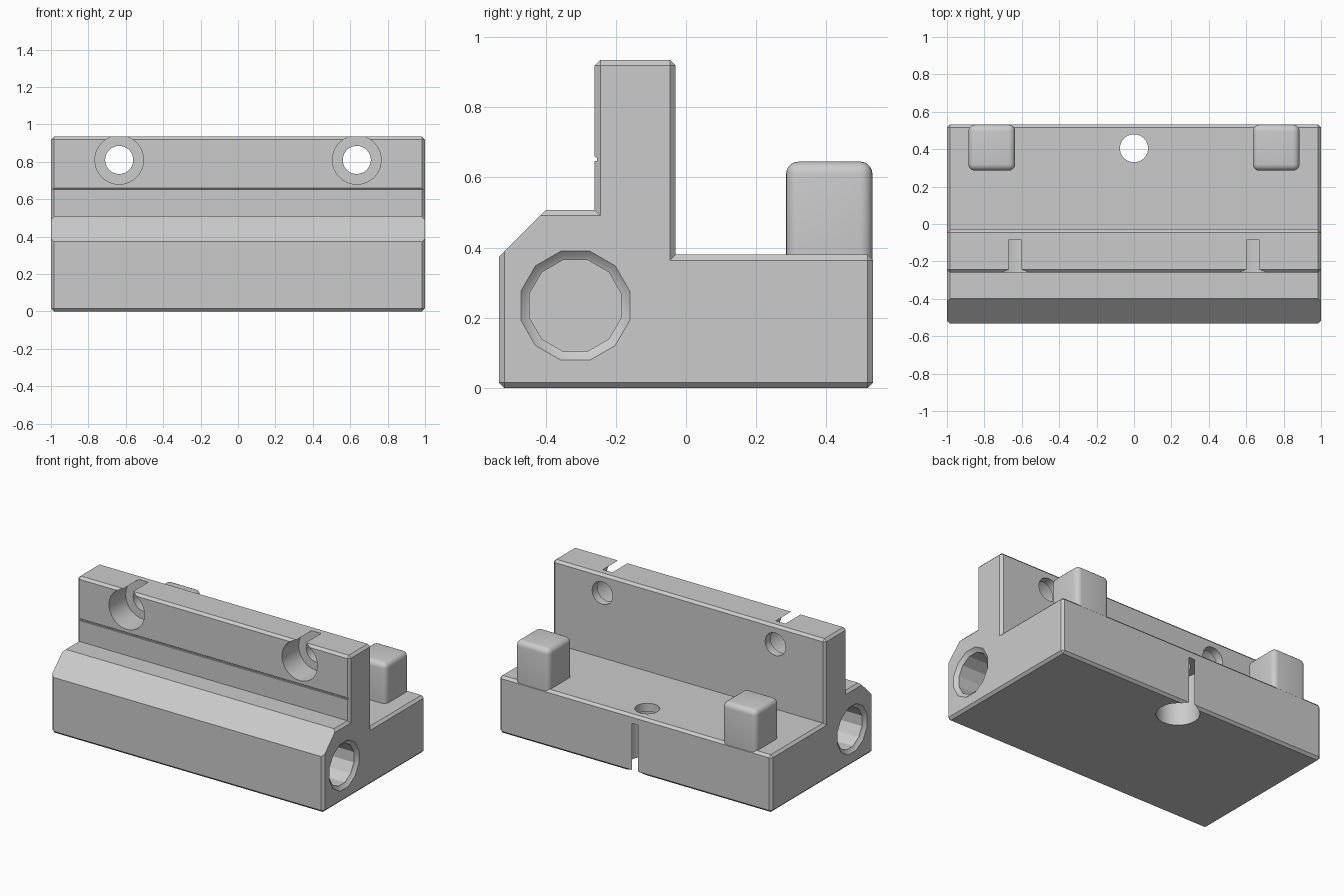
import bpy, bmesh, math
from mathutils import Matrix, Vector

if "Cube" in bpy.data.objects:
    bpy.data.objects.remove(bpy.data.objects["Cube"], do_unlink=True)

grey = bpy.data.materials.new("plain grey")
grey.use_nodes = True
colour = (0.6, 0.6, 0.6, 1)
grey.diffuse_color = colour
grey.node_tree.nodes["Principled BSDF"].inputs["Base Color"].default_value = colour


def make_object(name, bm):
    bmesh.ops.recalc_face_normals(bm, faces=bm.faces)
    mesh = bpy.data.meshes.new(name)
    bm.to_mesh(mesh)
    bm.free()
    mesh.materials.append(grey)
    ob = bpy.data.objects.new(name, mesh)
    bpy.context.collection.objects.link(ob)
    return ob


def box(name, low, high, turn=0, radius=0):
    """Box between two corners, turned about x, with optional rounded edges."""
    low, high = Vector(low), Vector(high)
    bm = bmesh.new()
    bmesh.ops.create_cube(bm, size=1, matrix=Matrix.Translation((low + high) / 2)
                          @ Matrix.Rotation(turn, 4, 'X')
                          @ Matrix.Diagonal((*(high - low), 1)))
    if radius:
        bmesh.ops.bevel(bm, geom=bm.edges[:], offset=radius, segments=5,
                        profile=0.5, affect='EDGES')
    return make_object(name, bm)


def stepped_cutter(name, origin, axis, steps, sides=48):
    """Round cutter made of (distance, radius) rings along an axis."""
    bm = bmesh.new()
    place = Matrix.Translation(origin) @ Vector(axis).to_track_quat('Z', 'Y').to_matrix().to_4x4()
    rings = []
    for dist, r in steps:
        angles = [2 * math.pi * (i + 0.5) / sides for i in range(sides)]
        rings.append([bm.verts.new(place @ Vector((r * math.cos(a), r * math.sin(a), dist)))
                      for a in angles])
    for a, b in zip(rings, rings[1:]):
        for i in range(sides):
            j = (i + 1) % sides
            bm.faces.new((a[i], a[j], b[j], b[i]))
    bm.faces.new(rings[0])
    bm.faces.new(rings[-1])
    return make_object(name, bm)


def combine(target, tool, operation):
    mod = target.modifiers.new(tool.name, 'BOOLEAN')
    mod.operation, mod.object, mod.solver = operation, tool, 'EXACT'
    bpy.context.view_layer.objects.active = target
    bpy.ops.object.modifier_apply(modifier=mod.name)
    bpy.data.objects.remove(tool, do_unlink=True)


# Body: stepped profile extruded across the width, outer edges chamfered
profile = [(-.533, 0), (.533, 0), (.533, .38), (-.03, .38), (-.03, .935),
           (-.26, .935), (-.26, .507), (-.533, .507)]
bm = bmesh.new()
face = bm.faces.new([bm.verts.new((-1, y, z)) for y, z in profile])
ext = bmesh.ops.extrude_face_region(bm, geom=[face])
bmesh.ops.translate(bm, vec=(2, 0, 0),
                    verts=[v for v in ext["geom"] if isinstance(v, bmesh.types.BMVert)])
bmesh.ops.recalc_face_normals(bm, faces=bm.faces)
convex = [e for e in bm.edges if e.calc_face_angle_signed() > 1]
bmesh.ops.bevel(bm, geom=convex, offset=.016, segments=1, affect='EDGES')
body = make_object("body", bm)

# Sloped front shoulder
n = Vector((0, -1, 1)).normalized()
c = Vector((0, -.465, .441)) + n * .2
combine(body, box("shoulder_cutter", c - Vector((1.2, .3, .2)), c + Vector((1.2, .3, .2)),
                  turn=math.pi / 4), 'DIFFERENCE')

# Fine groove along the wall front
combine(body, box("groove_cutter", (-1.1, -.3, .647), (1.1, -.254, .657)), 'DIFFERENCE')

# Counterbored wall holes and blind end bores, one of each per side
k = 1 / math.cos(math.pi / 12)
for s in (-1, 1):
    combine(body, stepped_cutter("wall_hole_cutter", (s * .635, -.3, .81), (0, 1, 0),
            [(0, .13), (.215, .13), (.215, .075), (.4, .075)]), 'DIFFERENCE')
    combine(body, stepped_cutter("end_bore_cutter", (s * 1.02, -.315, .235), (-s, 0, 0),
            [(0, .155 * k), (.02, .155 * k), (.035, .14 * k), (.04, .13 * k), (.6, .13 * k)],
            sides=12), 'DIFFERENCE')

# Counterbored base hole, opening through the back
combine(body, stepped_cutter("base_hole_cutter", (0, .405, -.1), (0, 0, 1),
        [(0, .13), (.425, .13), (.425, .075), (.6, .075)]), 'DIFFERENCE')

# Rounded pegs on the rear corners
for s, side in ((-1, "right"), (1, "left")):
    x = s * .76
    box(side + "_peg", (x - .125, .285, .25), (x + .125, .531, .645), radius=.035)

# Smooth round surfaces, keep hard edges
bpy.ops.object.select_all(action='DESELECT')
for ob in bpy.context.collection.objects:
    if ob.type == 'MESH' and ob.data.materials and ob.data.materials[0] == grey:
        ob.select_set(True)
        bpy.context.view_layer.objects.active = ob
bpy.ops.object.shade_smooth_by_angle(angle=math.radians(25))
